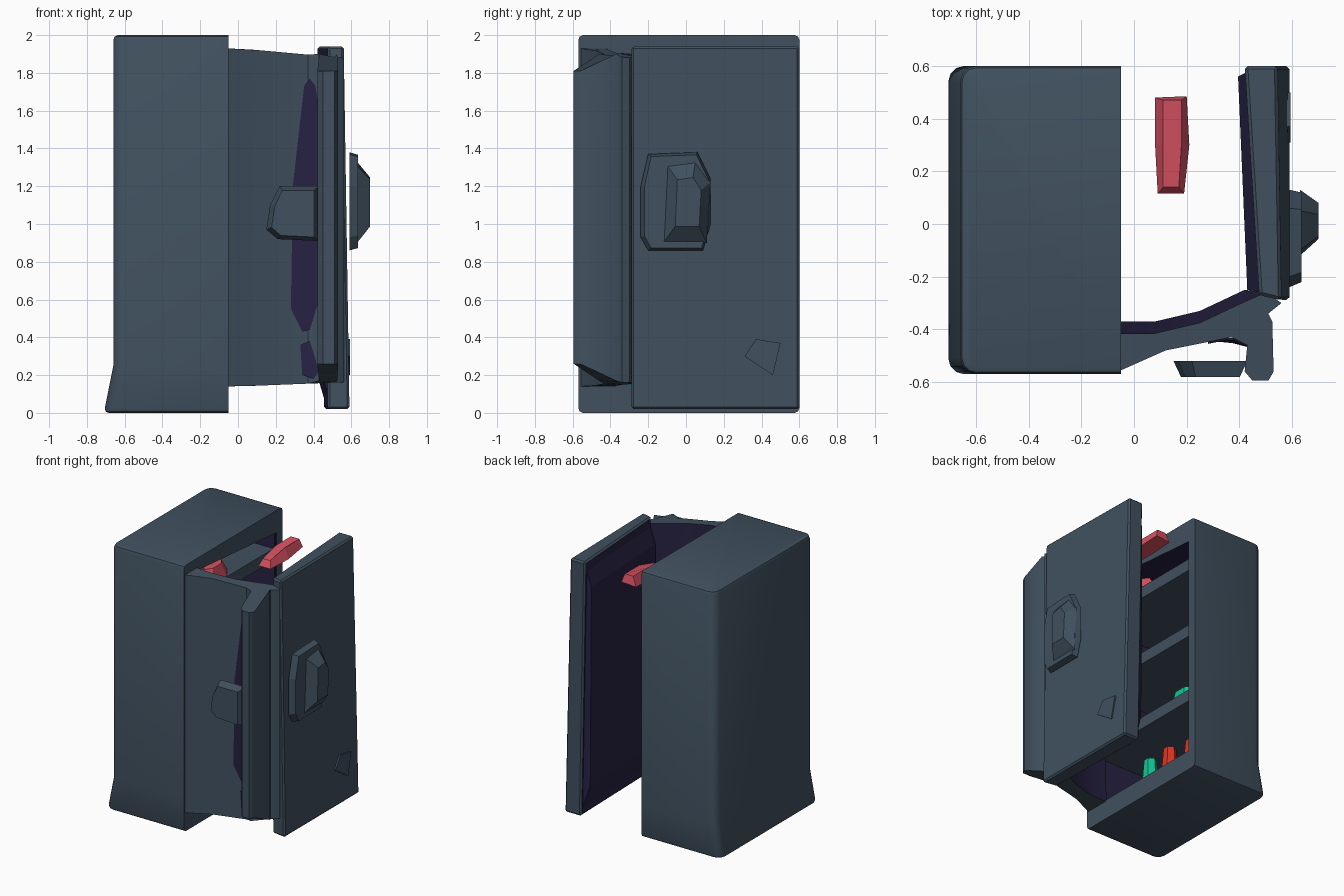
import bpy, bmesh, math
from mathutils import Vector, Matrix

if "Cube" in bpy.data.objects:
    bpy.data.objects.remove(bpy.data.objects["Cube"])


def material(name, rgb):
    m = bpy.data.materials.new(name)
    m.diffuse_color = (*rgb, 1)
    m.use_nodes = True
    m.node_tree.nodes["Principled BSDF"].inputs["Base Color"].default_value = m.diffuse_color
    return m


SLATE = material("slate_shell", (0.052, 0.082, 0.115))
PURPLE = material("dark_purple_lining", (0.020, 0.016, 0.056))
PINK = material("rose_item", (0.70, 0.085, 0.125))
RED = material("red_item", (0.72, 0.035, 0.015))
GREEN = material("green_item", (0.006, 0.55, 0.28))


def finish(bm, name, mats, smooth=None):
    bmesh.ops.recalc_face_normals(bm, faces=bm.faces[:])
    me = bpy.data.meshes.new(name)
    bm.to_mesh(me)
    bm.free()
    for m in mats:
        me.materials.append(m)
    ob = bpy.data.objects.new(name, me)
    bpy.context.collection.objects.link(ob)
    if smooth:
        bpy.ops.object.select_all(action='DESELECT')
        ob.select_set(True)
        bpy.context.view_layer.objects.active = ob
        bpy.ops.object.shade_smooth_by_angle(angle=math.radians(smooth))
    return ob


def loft(bottom, top):
    """Solid between two matching rings of 3D points."""
    bm = bmesh.new()
    a = [bm.verts.new(p) for p in bottom]
    b = [bm.verts.new(p) for p in top]
    bm.faces.new(a)
    bm.faces.new(b)
    n = len(a)
    for i in range(n):
        bm.faces.new((a[i], a[(i + 1) % n], b[(i + 1) % n], b[i]))
    bmesh.ops.recalc_face_normals(bm, faces=bm.faces[:])
    return bm


def box(name, lo, hi, mat):
    bm = bmesh.new()
    bmesh.ops.create_cube(bm, size=1)
    for v in bm.verts:
        v.co = Vector([lo[i] if v.co[i] < 0 else hi[i] for i in range(3)])
    return finish(bm, name, [mat])


# Cabinet shell: rounded box with a deep opening on its +x side
bm = bmesh.new()
bmesh.ops.create_cube(bm, size=1)
for v in bm.verts:
    v.co = Vector((-0.355 + v.co.x * 0.61, 0.015 + v.co.y * 1.17, 1 + v.co.z * 2))
edges = [e for e in bm.edges if all(v.co.x < -0.5 for v in e.verts)
         and abs(e.verts[0].co.z - e.verts[1].co.z) > 1]
bmesh.ops.bevel(bm, geom=edges, offset=0.06, segments=3, profile=0.5, affect='EDGES')
edges = [e for e in bm.edges if abs(e.verts[0].co.z - e.verts[1].co.z) < 0.1
         and not all(v.co.x > -0.1 for v in e.verts)]
bmesh.ops.bevel(bm, geom=edges, offset=0.025, segments=2, profile=0.5, affect='EDGES')
bm.normal_update()
mouth = max((f for f in bm.faces if f.normal.x > 0.9), key=lambda f: f.calc_area())
bmesh.ops.inset_individual(bm, faces=[mouth], thickness=0.008)
for v in mouth.verts:
    v.co.y = 0.01 + (v.co.y - 0.015) * 0.9
    if v.co.z > 1:
        v.co.z = 1.875 - 0.08 * v.co.y
    else:
        v.co.z = 0.15
bmesh.ops.dissolve_degenerate(bm, dist=0.0001, edges=[])
walls = bmesh.ops.inset_individual(bm, faces=[mouth], thickness=0.001)["faces"]
for v in mouth.verts:
    v.co.x -= 0.52
for f in walls + [mouth]:
    f.material_index = 1
# flared foot on the closed side
bmesh.ops.bisect_plane(bm, geom=bm.verts[:] + bm.edges[:] + bm.faces[:],
                       plane_co=(0, 0, 0.25), plane_no=(0, 0, 1))
for v in bm.verts:
    if v.co.x < -0.585 and v.co.z < 0.25:
        v.co.x -= 0.05 * (0.25 - v.co.z) / 0.25
finish(bm, "cabinet_shell", [SLATE, PURPLE], 35)

# Lining of the cabinet interior: back, two sides
box("lining_back", (-0.57, -0.5, 0.16), (-0.562, 0.52, 1.83), PURPLE)
box("lining_front_side", (-0.565, -0.515, 0.16), (-0.06, -0.507, 1.9), PURPLE)
box("lining_rear_side", (-0.565, 0.522, 0.16), (-0.06, 0.53, 1.82), PURPLE)

# Shelves
for i, z in enumerate((0.57, 1.09, 1.62)):
    box(f"shelf_{i + 1}", (-0.565, -0.51, z), (-0.07, 0.525, z + 0.09), SLATE)

# Side flap with folded column at its free end, drawn in plan
plan = [(-0.06, -0.37), (0.08, -0.37), (0.25, -0.33), (0.42, -0.25), (0.5, -0.26),
        (0.56, -0.3), (0.51, -0.34), (0.525, -0.37), (0.53, -0.56), (0.51, -0.595),
        (0.45, -0.595), (0.42, -0.56), (0.43, -0.46), (0.37, -0.43), (0.12, -0.48), (-0.06, -0.56)]
low = [(x, y, 0.14 + 0.04 * max(x, 0)) for x, y in plan]
high = [(x, y - (0.045 if i < 4 else 0), 1.93 - 0.09 * max(x, 0)) for i, (x, y) in enumerate(plan)]
for i in range(7, 13):                   # column ends slope down to the front
    drop = 0.09 if plan[i][1] < -0.5 else 0.0
    low[i] = (*plan[i], 0.17 + drop)
    high[i] = (*plan[i], 1.9 - drop)
bm = loft(low, high)
for f in bm.faces:
    if abs(f.normal.z) < 0.5 and f.normal.y > 0.5 and f.calc_center_median().x < 0.48:
        f.material_index = 1
finish(bm, "side_flap", [SLATE, PURPLE], 35)

# Lining showing on the flap's outer fold
for i, ring in enumerate((
        [(0.28, 0.55), (0.34, 0.43), (0.38, 0.44), (0.43, 0.6), (0.43, 1.6), (0.41, 1.73), (0.38, 1.77),
         (0.35, 1.73), (0.29, 1.2)],
        [(0.34, 0.2), (0.40, 0.18), (0.43, 0.22), (0.38, 0.38), (0.33, 0.36)])):
    def surf(x):
        return -0.48 + 0.2 * (x - 0.12) if x < 0.37 else -0.43 - 0.5 * (x - 0.37)
    bm = loft([(x, surf(x) + 0.002, z) for x, z in ring], [(x, surf(x) - 0.007, z) for x, z in ring])
    finish(bm, f"fold_lining_{i + 1}", [PURPLE])

# Pull tab on the column
tab = [(0.15, 0.97), (0.21, 0.92), (0.43, 0.91), (0.43, 1.2), (0.22, 1.2), (0.17, 1.1)]
bm = loft([(x, -0.52, z) for x, z in tab],
          [(0.29 + (x - 0.29) * 0.8, -0.58, 1.05 + (z - 1.05) * 0.85) for x, z in tab])
finish(bm, "flap_pull_tab", [SLATE])

# Door: leaning slab with chamfered rim, lined on the inside
bm = loft([(0.475, -0.27, 0.02), (0.59, -0.29, 0.02), (0.59, 0.6, 0.02), (0.455, 0.6, 0.02)],
          [(0.475, -0.27, 1.94), (0.56, -0.29, 1.94), (0.545, 0.6, 1.94), (0.42, 0.6, 1.94)])
bmesh.ops.bevel(bm, geom=bm.edges[:], offset=0.012, segments=1, affect='EDGES')
bm.normal_update()
for f in bm.faces:
    if f.normal.x < -0.9:
        f.material_index = 1
finish(bm, "door", [SLATE, PURPLE])

# Slightly bulging lining pad inside the door
bm = loft([(0.49, -0.26, 0.06), (0.46, 0.58, 0.06), (0.435, 0.58, 1.9), (0.49, -0.26, 1.9)],
          [(0.43, -0.25, 0.25), (0.405, 0.56, 0.25), (0.395, 0.56, 1.75), (0.43, -0.25, 1.75)])
finish(bm, "door_lining", [PURPLE])

# Door latch: back plate and raised grip
plate = [(-0.24, 0.93), (-0.2, 0.86), (0.09, 0.86), (0.13, 1.0), (0.13, 1.24), (0.06, 1.38), (-0.2, 1.37), (-0.24, 1.2)]
bm = loft([(0.59, y, z) for y, z in plate], [(0.635, y * 0.92, 1.11 + (z - 1.11) * 0.95) for y, z in plate])
finish(bm, "latch_plate", [SLATE])
grip = [(-0.12, 0.9), (0.11, 0.9), (0.13, 1.22), (0.05, 1.33), (-0.1, 1.31)]
bm = loft([(0.63, y, z) for y, z in grip],
          [(0.70, 0.02 + (y - 0.02) * 0.55, 1.12 + (z - 1.12) * 0.6) for y, z in grip])
finish(bm, "latch_grip", [SLATE])

# Small lower patch on the door
patch = [(0.31, 0.3), (0.46, 0.2), (0.5, 0.37), (0.37, 0.39)]
bm = loft([(0.57, y, z) for y, z in patch], [(0.594, y, z) for y, z in patch])
finish(bm, "door_patch", [SLATE])


# Stored items: faceted lumps
def item(name, centre, size, mat):
    bm = bmesh.new()
    bmesh.ops.create_cone(bm, cap_ends=True, segments=6, radius1=0.5, radius2=0.3, depth=1)
    bmesh.ops.transform(bm, matrix=Matrix.Translation(centre) @ Matrix.Diagonal((*size, 1)), verts=bm.verts[:])
    finish(bm, name, [mat])


item("green_bottle", (-0.36, -0.25, 0.34), (0.15, 0.15, 0.38), GREEN)
item("red_bottle", (-0.36, -0.04, 0.34), (0.15, 0.15, 0.38), RED)
item("red_bottle_back", (-0.36, 0.2, 0.32), (0.15, 0.15, 0.34), RED)
item("green_packet", (-0.33, 0.15, 0.78), (0.16, 0.32, 0.24), GREEN)
item("rose_packet", (-0.14, -0.1, 1.76), (0.14, 0.34, 0.1), PINK)

# Loose bar in front of the opening
bm = loft([(0.09, 0.115, 1.78), (0.19, 0.115, 1.78), (0.21, 0.3, 1.79), (0.2, 0.485, 1.81), (0.08, 0.48, 1.8), (0.08, 0.3, 1.79)],
          [(0.11, 0.14, 1.83), (0.17, 0.14, 1.83), (0.18, 0.3, 1.87), (0.18, 0.47, 1.87), (0.11, 0.47, 1.87), (0.11, 0.3, 1.87)])
finish(bm, "loose_rose_bar", [PINK])
